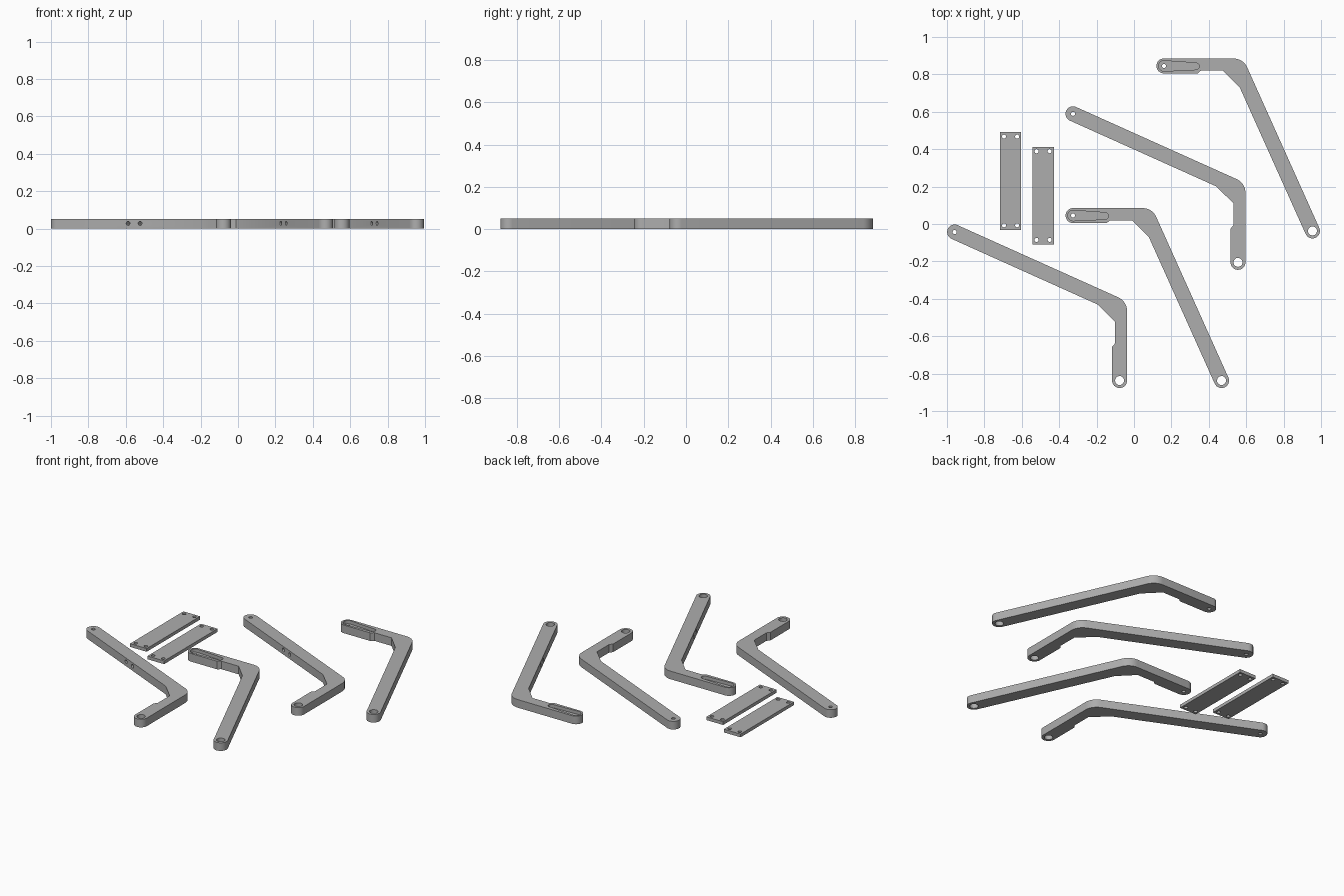
import bpy, bmesh, math
from mathutils import Vector, Matrix

if "Cube" in bpy.data.objects:
    bpy.data.objects.remove(bpy.data.objects["Cube"])

H = 0.05          # arm thickness
R = 0.04          # arm half width
PLATE_T = 0.02    # plate thickness
TILT = math.radians(24.2)
D = Vector((math.sin(TILT), -math.cos(TILT)))     # long limb direction
N = Vector((-math.cos(TILT), -math.sin(TILT)))    # inner side of long limb
LONG_END = Vector((0.794, -0.882))                # long limb end, from short end

grey = bpy.data.materials.new("grey")
grey.diffuse_color = (0.42, 0.42, 0.42, 1)
grey.use_nodes = True
grey.node_tree.nodes["Principled BSDF"].inputs["Base Color"].default_value = grey.diffuse_color


def arc(c, r, a0, a1, n=16):
    return [(c[0] + r * math.cos(math.radians(a0 + (a1 - a0) * i / n)),
             c[1] + r * math.sin(math.radians(a0 + (a1 - a0) * i / n)))
            for i in range(n + 1)]


def prism(name, pts, z0, z1, matrix=Matrix()):
    """Extrude a closed outline from z0 to z1."""
    bm = bmesh.new()
    face = bm.faces.new([bm.verts.new((x, y, z0)) for x, y in pts])
    ext = bmesh.ops.extrude_face_region(bm, geom=[face])
    top = [v for v in ext["geom"] if isinstance(v, bmesh.types.BMVert)]
    bmesh.ops.translate(bm, verts=top, vec=(0, 0, z1 - z0))
    bm.transform(matrix)
    bmesh.ops.recalc_face_normals(bm, faces=bm.faces)
    me = bpy.data.meshes.new(name)
    bm.to_mesh(me)
    bm.free()
    ob = bpy.data.objects.new(name, me)
    bpy.context.collection.objects.link(ob)
    return ob


def drill(c, r, z0=-0.02, z1=0.08):
    return prism("cutter", arc(c, r, 0, 345, 23), z0, z1)


def cut(ob, cutters):
    """Subtract the cutters, then remove them."""
    for c in cutters:
        m = ob.modifiers.new("cut", "BOOLEAN")
        m.operation, m.solver, m.object = "DIFFERENCE", "EXACT", c
    bpy.context.view_layer.update()
    dg = bpy.context.evaluated_depsgraph_get()
    me = bpy.data.meshes.new_from_object(ob.evaluated_get(dg))
    ob.modifiers.clear()
    ob.data = me
    for c in cutters:
        bpy.data.objects.remove(c)


def finish(ob):
    ob.data.materials.clear()
    ob.data.materials.append(grey)
    bpy.ops.object.select_all(action="DESELECT")
    ob.select_set(True)
    bpy.context.view_layer.objects.active = ob
    bpy.ops.object.shade_smooth_by_angle(angle=math.radians(30))


def arm(name, origin, swapped):
    # bent arm outline: round short end, stepped underside, elbow, round long end
    deg = math.degrees(TILT)
    inner_elbow = LONG_END + N * R - D * 0.858
    pts = arc((0, 0), R, 90, 270)
    pts += [(0.18, -0.04), (0.198, -0.025), (0.316, -0.025), tuple(inner_elbow)]
    pts += arc(LONG_END, R, 180 + deg, 360 + deg)
    pts += arc((0.372, -0.04), 0.08, deg, 90, 10)
    ob = prism(name, pts, 0, H)

    # tapered pocket with a small hole at one end, large hole at the other
    pocket_at, hole_at = (LONG_END, Vector((0, 0))) if swapped else (Vector((0, 0)), LONG_END)
    turn = math.atan2(-D.y, -D.x) if swapped else 0
    place = Matrix.Translation((*pocket_at, 0)) @ Matrix.Rotation(turn, 4, "Z")
    outline = arc((0, 0), 0.028, 90, 270) + arc((0.171, -0.002), 0.018, -90, 90, 10)
    cutters = [prism("cutter", outline, H - 0.02, H + 0.03, place),
               drill(pocket_at, 0.011), drill(hole_at, 0.024)]

    # pair of blind screw holes in the inner side of the long limb
    mid = LONG_END + N * R - D * 0.46
    for s in (-0.035, 0.035):
        p = mid + D * s
        c = drill((0, 0), 0.011, -0.04, 0.04)
        q = Vector((*N, 0)).to_track_quat("Z", "Y").to_matrix().to_4x4()
        c.data.transform(Matrix.Translation((p.x, p.y, 0.028)) @ q)
        cutters.append(c)
    cut(ob, cutters)

    # the opposite-hand arm is mirrored about the diagonal
    if swapped:
        ob.data.transform(Matrix(((0, 1, 0, 0), (1, 0, 0, 0), (0, 0, 1, 0), (0, 0, 0, 1))))
        ob.data.flip_normals()
    ob.data.transform(Matrix.Translation((*origin, 0)))
    finish(ob)


def plate(name, cx, cy):
    w, l = 0.057, 0.261
    ob = prism(name, [(cx - w, cy - l), (cx + w, cy - l), (cx + w, cy + l), (cx - w, cy + l)],
               0, PLATE_T)
    cut(ob, [drill((cx + i * 0.035, cy + j * 0.237), 0.011)
             for i in (-1, 1) for j in (-1, 1)])
    finish(ob)


# two arms of each hand
arm("arm_short_pocket_front", (-0.326, 0.045), False)
arm("arm_short_pocket_back", (0.160, 0.845), False)
arm("arm_long_pocket_front", (-0.077, -0.837), True)
arm("arm_long_pocket_back", (0.556, -0.205), True)

# two joining plates
plate("plate_left", -0.660, 0.230)
plate("plate_right", -0.486, 0.152)
